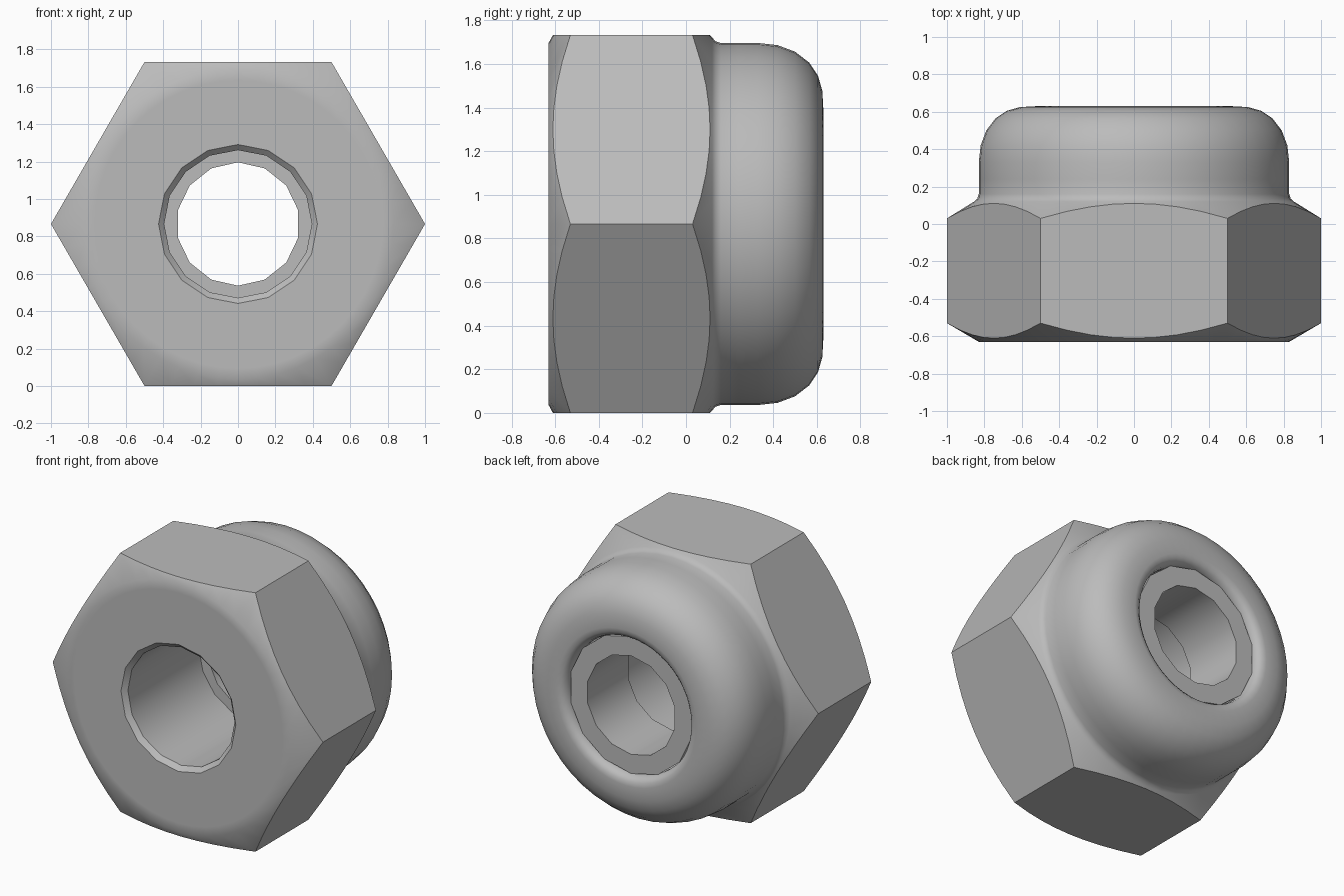
import bpy, bmesh
from math import sin, cos, pi, radians

if "Cube" in bpy.data.objects:
    bpy.data.objects.remove(bpy.data.objects["Cube"])

APOTHEM = cos(pi / 6)          # hexagon with corner radius 1
SEGMENTS = 48
CHAMFER = 0.6                  # slope of the conical corner chamfers

steel = bpy.data.materials.new("grey_steel")
steel.use_nodes = True
steel.diffuse_color = (0.5, 0.5, 0.5, 1)
steel.node_tree.nodes["Principled BSDF"].inputs["Base Color"].default_value = (0.5, 0.5, 0.5, 1)


def polygon_radius(angle, sides, corner):
    """Distance from the axis to a regular polygon with a corner at angle 0."""
    step = 2 * pi / sides
    return corner * cos(step / 2) / cos((angle % step) - step / 2)


def loft(name, rings, segments, start=0.0, closed=False):
    """Skin rings around the y axis; each ring maps an angle to (radius, y)."""
    bm = bmesh.new()
    loops = []
    for ring in rings:
        loop = []
        for i in range(segments):
            a = start + 2 * pi * i / segments
            r, y = ring(a)
            loop.append(bm.verts.new((r * cos(a), y, APOTHEM + r * sin(a))))
        loops.append(loop)
    pairs = list(zip(loops, loops[1:]))
    if closed:
        pairs.append((loops[-1], loops[0]))
    for low, high in pairs:
        for i in range(segments):
            j = (i + 1) % segments
            bm.faces.new((low[i], high[i], high[j], low[j]))
    if closed:
        bmesh.ops.recalc_face_normals(bm, faces=bm.faces)
    mesh = bpy.data.meshes.new(name)
    bm.to_mesh(mesh)
    bm.free()
    mesh.materials.append(steel)
    obj = bpy.data.objects.new(name, mesh)
    bpy.context.collection.objects.link(obj)
    bpy.ops.object.select_all(action="DESELECT")
    obj.select_set(True)
    bpy.context.view_layer.objects.active = obj
    bpy.ops.object.shade_smooth_by_angle(angle=radians(40))
    return obj


def circle(r, y):
    return lambda a: (r, y)


def prism(sides, corner, y):
    return lambda a: (polygon_radius(a, sides, corner), y)


def hex_edge(y_corner, direction):
    """Curved edge where a chamfer cone meets the hexagon sides."""
    def ring(a):
        r = polygon_radius(a, 6, 1)
        return r, y_corner + direction * CHAMFER * (1 - r)
    return ring


# Hexagonal body and rolled collar, from the front hole round to the inner lip
fillet = [(0.855, 0.12), (0.838, 0.135), (0.83, 0.16)]
crown = [(0.83, 0.24), (0.83, 0.33), (0.82, 0.42), (0.79, 0.50), (0.74, 0.565),
         (0.68, 0.605), (0.61, 0.625), (0.52, 0.63)]
lip = [(0.49, 0.625), (0.465, 0.605), (0.455, 0.57), (0.455, 0.54)]
rings = [prism(16, 0.425, -0.63), circle(0.77, -0.63), circle(0.83, -0.63),
         hex_edge(-0.53, -1), hex_edge(0.03, 1)]
rings += [circle(r, y) for r, y in fillet + crown + lip]
loft("hex_body_and_collar", rings, SEGMENTS)

# Bore with a countersunk mouth
loft("bore", [circle(0.395, 0.15), circle(0.395, -0.60), circle(0.425, -0.63)], 16)

# Locking ring seated inside the collar
loft("locking_insert", [circle(0.33, 0.15), circle(0.458, 0.15),
                        circle(0.458, 0.58), circle(0.33, 0.58)],
     14, start=pi / 2, closed=True)
